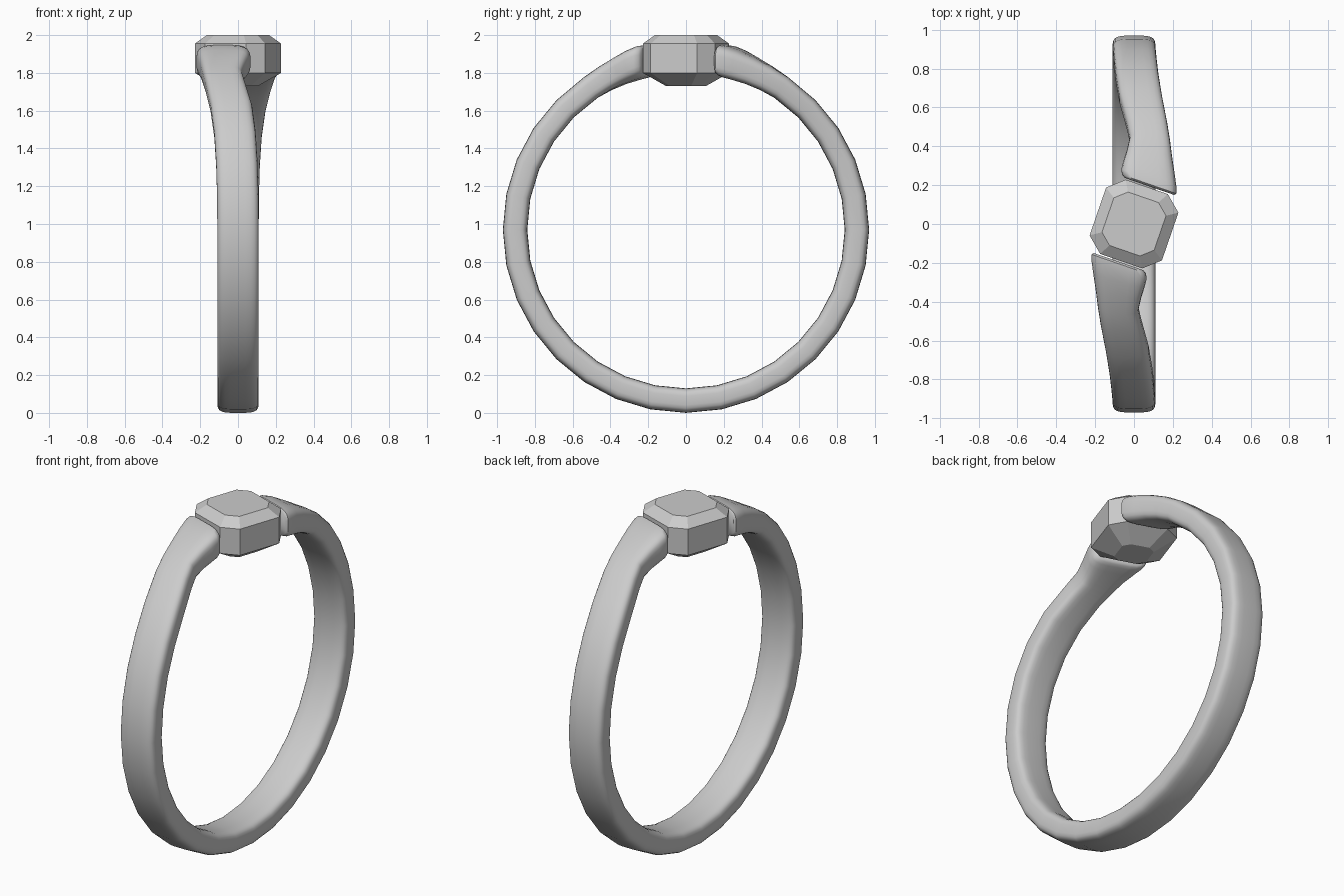
import bpy, bmesh
from math import sin, cos, pi, radians, copysign

if "Cube" in bpy.data.objects:
    bpy.data.objects.remove(bpy.data.objects["Cube"])

CZ = 0.97          # height of the ring centre
TURN = radians(-19)  # twist of the stone


def finish(bm, name, smooth):
    bmesh.ops.recalc_face_normals(bm, faces=bm.faces)
    me = bpy.data.meshes.new(name)
    bm.to_mesh(me)
    bm.free()
    ob = bpy.data.objects.new(name, me)
    bpy.context.collection.objects.link(ob)
    if smooth:
        bpy.context.view_layer.objects.active = ob
        ob.select_set(True)
        bpy.ops.object.shade_smooth_by_angle(angle=radians(50))
        ob.select_set(False)
    return ob


def bridge(bm, a, b):
    n = len(a)
    for i in range(n):
        bm.faces.new((a[i], a[(i + 1) % n], b[(i + 1) % n], b[i]))


# Band: half of the stations, from the shoulder end down to the bottom
# (angle from top, x centre, half width, outer r, inner r, end slant, tilt)
stations = [
    (12.2, 0.080, 0.128, 0.988, 0.842, 0.345, 0),
    (12.9, 0.079, 0.140, 1.000, 0.834, 0.345, 0),
    (14.5, 0.077, 0.143, 1.002, 0.832, 0.345, 3),
    (18.0, 0.078, 0.133, 0.996, 0.833, 0.28, 10),
    (22.5, 0.080, 0.118, 0.985, 0.836, 0.18, 19),
    (28.0, 0.082, 0.104, 0.977, 0.838, 0.08, 27),
    (33.75, 0.067, 0.105, 0.972, 0.84, 0, 33.75),
    (45, 0.035, 0.11, 0.97, 0.84, 0, 45),
    (56.25, 0.016, 0.11, 0.97, 0.84, 0, 56.25),
    (67.5, 0.006, 0.11, 0.97, 0.84, 0, 67.5),
    (78.75, 0.001, 0.11, 0.97, 0.84, 0, 78.75),
] + [(11.25 * k, 0, 0.11, 0.97, 0.84, 0, 11.25 * k) for k in range(8, 17)]


def section(bm, st, side, n=24):
    a, cx, hw, ro, ri, slant, tilt = st
    a, tilt = radians(a), radians(tilt)
    rm, ht = (ro + ri) / 2, (ro - ri) / 2
    ring = []
    for j in range(n):
        t = 2 * pi * (j + 0.5) / n
        c = copysign(abs(cos(t)) ** 0.5, cos(t)) * side
        s = copysign(abs(sin(t)) ** 0.5, sin(t))
        x = cx + hw * c
        y = rm * sin(a) + ht * s * sin(tilt) - slant * hw * c
        z = CZ + rm * cos(a) + ht * s * cos(tilt)
        ring.append(bm.verts.new((side * x, side * y, z)))
    return ring


bm = bmesh.new()
rings = [section(bm, st, 1) for st in stations]
rings += [section(bm, st, -1) for st in reversed(stations[:-1])]
for a, b in zip(rings, rings[1:]):
    bridge(bm, a, b)
bm.faces.new(rings[0])
bm.faces.new(rings[-1])
finish(bm, "ring_band", True)

# Stone: clipped square stacked in four levels, flat facets
quarter = [(0.197, 0.13), (0.115, 0.202)]
outline = (quarter + [(-x, y) for x, y in reversed(quarter)]
           + [(-x, -y) for x, y in quarter]
           + [(x, -y) for x, y in reversed(quarter)])
bm = bmesh.new()
levels = []
for z, k in ((1.73, 0.46), (1.80, 1), (1.955, 1), (2.0, 0.72)):
    levels.append([bm.verts.new((k * (x * cos(TURN) - y * sin(TURN)),
                                 k * (x * sin(TURN) + y * cos(TURN)), z))
                   for x, y in outline])
for a, b in zip(levels, levels[1:]):
    bridge(bm, a, b)
bm.faces.new(levels[0])
bm.faces.new(levels[-1])
finish(bm, "gem_stone", False)
